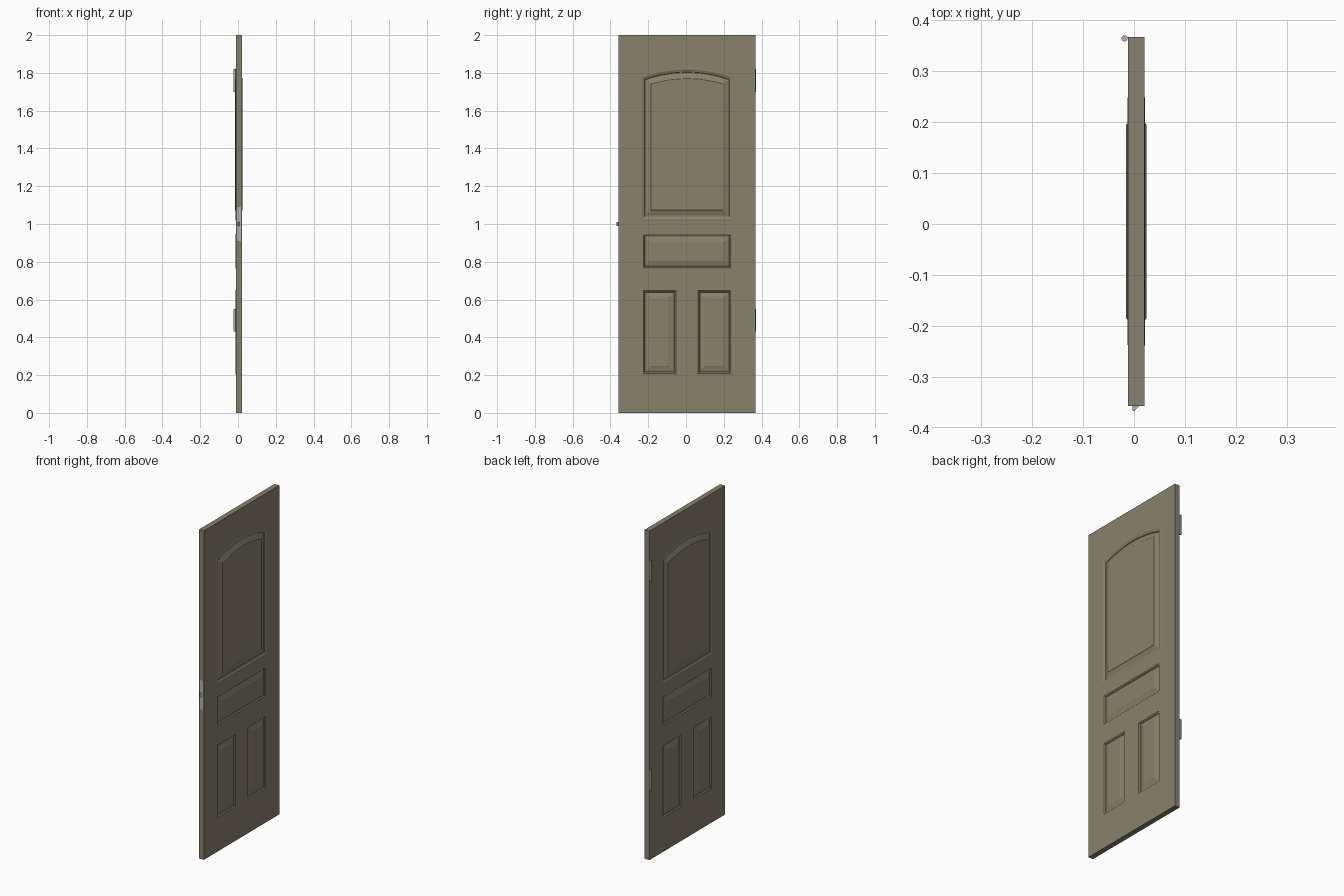
import bpy, bmesh, math
from mathutils import Vector

if "Cube" in bpy.data.objects:
    bpy.data.objects.remove(bpy.data.objects["Cube"])

CX, CY = 0.0045, 0.005          # centre of the slab
HALF_T, HALF_W, HEIGHT = 0.016, 0.362, 2.0


def material(name, rgb):
    m = bpy.data.materials.new(name)
    m.diffuse_color = (*rgb, 1)
    m.use_nodes = True
    m.node_tree.nodes["Principled BSDF"].inputs["Base Color"].default_value = m.diffuse_color
    return m


paint = material("door_paint", (0.25, 0.22, 0.15))
metal = material("hinge_metal", (0.45, 0.46, 0.48))


def finish(name, bm, mat):
    bmesh.ops.recalc_face_normals(bm, faces=bm.faces)
    me = bpy.data.meshes.new(name)
    bm.to_mesh(me)
    bm.free()
    me.materials.append(mat)
    ob = bpy.data.objects.new(name, me)
    bpy.context.collection.objects.link(ob)
    return ob


def box(name, x, y, z, mat):
    bm = bmesh.new()
    bmesh.ops.create_cube(bm, size=1)
    for v in bm.verts:
        v.co = Vector([sum(r) / 2 + c * (r[1] - r[0]) for r, c in zip((x, y, z), v.co)])
    return finish(name, bm, mat)


def outline(yc, hw, z0, z1, rise, inset):
    """Panel outline in (y, z), shrunk by inset; rise > 0 gives an arched top."""
    w, b, t = hw - inset, z0 + inset, z1 - inset
    pts = [(yc - w, b), (yc + w, b)]
    if not rise:
        return pts + [(yc + w, t), (yc - w, t)]
    r = (hw * hw + rise * rise) / (2 * rise)
    zc, r = z1 - r, r - inset
    a = math.asin(w / r)
    n = 20
    for i in range(n + 1):
        k = a * (1 - 2 * i / n)
        pts.append((yc + r * math.sin(k), zc + r * math.cos(k)))
    return pts


# Moulding sections: (inset, height above the slab face)
big = [(0, 0), (0.002, 0.0008), (0.008, 0.0008), (0.014, -0.002), (0.021, -0.004),
       (0.023, -0.007), (0.027, -0.007), (0.053, 0.002), (0.055, 0.004)]
small = [(0, 0), (0.002, 0.0006), (0.006, 0.0006), (0.010, -0.003), (0.013, -0.004),
         (0.015, -0.007), (0.018, -0.007), (0.043, -0.001), (0.045, 0.0)]

# Panels: centre y, half width, bottom, top, arch rise, section
panels = [(0, 0.245, 1.018, 1.825, 0.045, big),
          (0, 0.237, 0.763, 0.948, 0, small),
          (-0.145, 0.092, 0.203, 0.653, 0, small),
          (0.145, 0.092, 0.203, 0.653, 0, small)]

# Door slab: one moulded face with sides, mirrored to the other face
bm = bmesh.new()


def ring(pts, x):
    return [bm.verts.new((x, y, z)) for y, z in pts]


def edges(vs):
    return [bm.edges.new((vs[i - 1], vs[i])) for i in range(len(vs))]


def bridge(a, b):
    for i in range(len(a)):
        bm.faces.new((a[i - 1], a[i], b[i], b[i - 1]))


rect = [(-HALF_W, 0), (HALF_W, 0), (HALF_W, HEIGHT), (-HALF_W, HEIGHT)]
outer = ring(rect, HALF_T)
fill = edges(outer)
loops = []
for *shape, section in panels:
    rings = [ring(outline(*shape, i), HALF_T + h) for i, h in section]
    fill += edges(rings[0])
    loops.append(rings)
bmesh.ops.triangle_fill(bm, edges=fill, use_beauty=True, normal=(1, 0, 0))
bridge(ring(rect, 0), outer)
for rings in loops:
    for a, b in zip(rings, rings[1:]):
        bridge(a, b)
    bm.faces.new(rings[-1])
bmesh.ops.mirror(bm, geom=bm.verts[:] + bm.edges[:] + bm.faces[:], axis='X', merge_dist=1e-5)
bmesh.ops.remove_doubles(bm, verts=bm.verts, dist=1e-5)
bmesh.ops.translate(bm, verts=bm.verts, vec=(CX, CY, 0))
finish("door_slab", bm, paint)

# Hinges: knuckle and a short leaf tucked against the slab corner
for name, z in (("lower", 0.49), ("upper", 1.76)):
    bm = bmesh.new()
    bmesh.ops.create_cone(bm, cap_ends=True, segments=20, radius1=0.006, radius2=0.006, depth=0.12)
    bmesh.ops.translate(bm, verts=bm.verts, vec=(-0.0187, 0.3645, z))
    ob = finish(name + "_hinge_knuckle", bm, metal)
    for p in ob.data.polygons:
        p.use_smooth = len(p.vertices) == 4
    box(name + "_hinge_leaf", (-0.0187, -0.010), (0.3655, 0.3675), (z - 0.06, z + 0.06), metal)

# Latch plate on the opening edge
edge = CY - HALF_W
box("latch_plate", (CX - 0.011, CX + 0.011), (edge - 0.0008, edge + 0.002), (0.91, 1.09), metal)

# Latch bolt with a slanted nose
bm = bmesh.new()
nose = [(-0.003, edge), (0.009, edge), (0.009, edge - 0.002), (0.001, edge - 0.01), (-0.003, edge - 0.01)]
base = bm.faces.new([bm.verts.new((x, y, 0.989)) for x, y in nose])
up = bmesh.ops.extrude_face_region(bm, geom=[base])["geom"]
bmesh.ops.translate(bm, verts=[v for v in up if isinstance(v, bmesh.types.BMVert)], vec=(0, 0, 0.022))
finish("latch_bolt", bm, metal)
